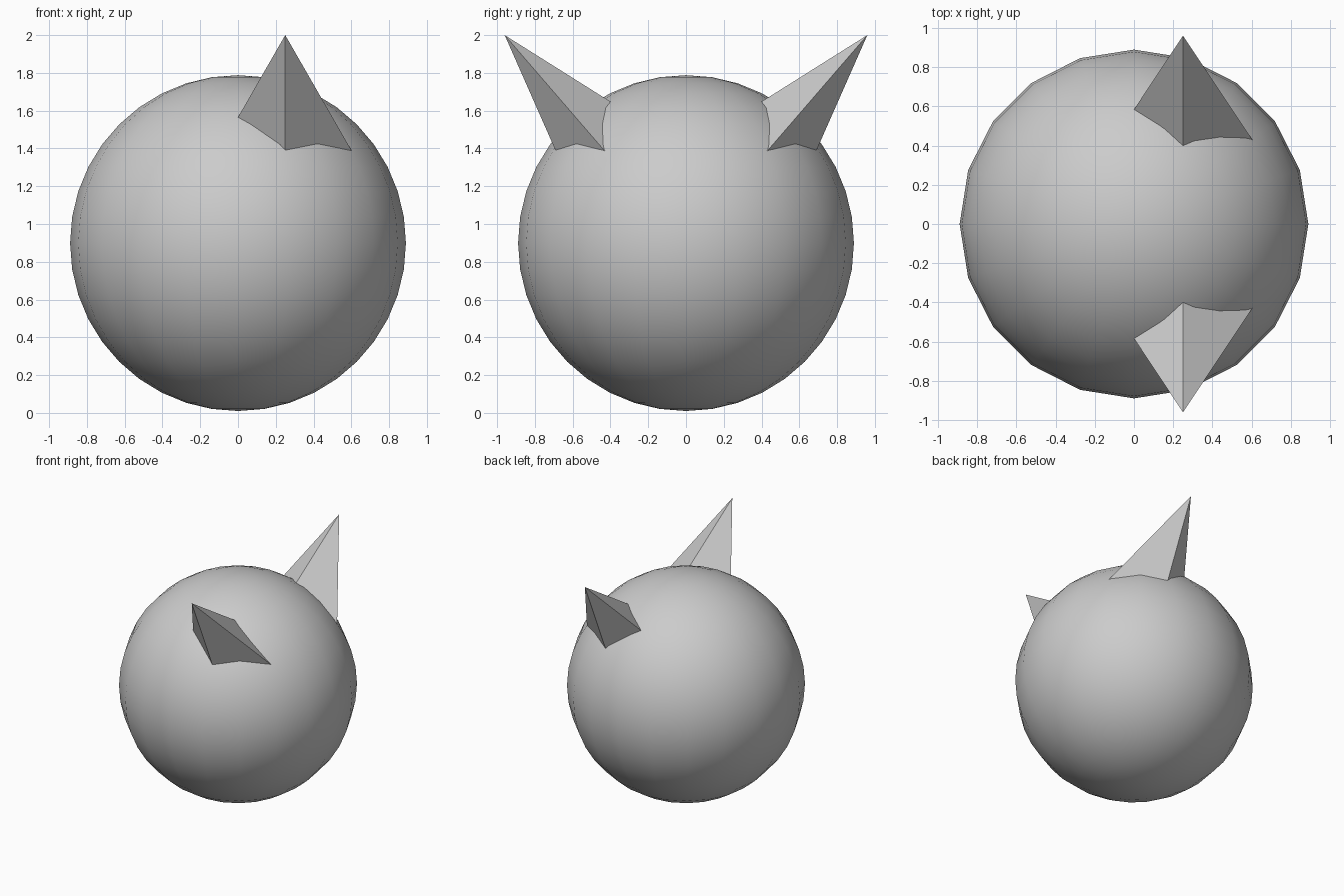
import bpy, bmesh
from mathutils import Vector

if "Cube" in bpy.data.objects:
    bpy.data.objects.remove(bpy.data.objects["Cube"])

# Round body
bpy.ops.mesh.primitive_uv_sphere_add(segments=20, ring_count=20, radius=0.889,
                                     location=(0, 0, 0.899))
body = bpy.context.object
body.name = "body"
bpy.ops.object.shade_smooth()


# Four-sided ear: apex, axis leaning into the body, diamond base hidden inside
def ear(name, side):
    tip = Vector((0.25, side * 0.96, 2.0))
    axis = Vector((0, -side * 0.654, -0.757)).normalized()
    across = Vector((1, 0, 0))
    up = axis.cross(across)
    length = 0.86
    centre = tip + axis * length
    wide, tall = 0.435 * length, 0.306 * length
    bm = bmesh.new()
    apex = bm.verts.new(tip)
    base = [bm.verts.new(centre + d) for d in
            (across * wide, up * tall, -across * wide, -up * tall)]
    for i in range(4):
        bm.faces.new((apex, base[i], base[(i + 1) % 4]))
    bm.faces.new(base[::-1])
    bmesh.ops.recalc_face_normals(bm, faces=bm.faces)
    mesh = bpy.data.meshes.new(name)
    bm.to_mesh(mesh)
    bm.free()
    bpy.context.collection.objects.link(bpy.data.objects.new(name, mesh))


ear("front_ear", -1)
ear("back_ear", 1)
